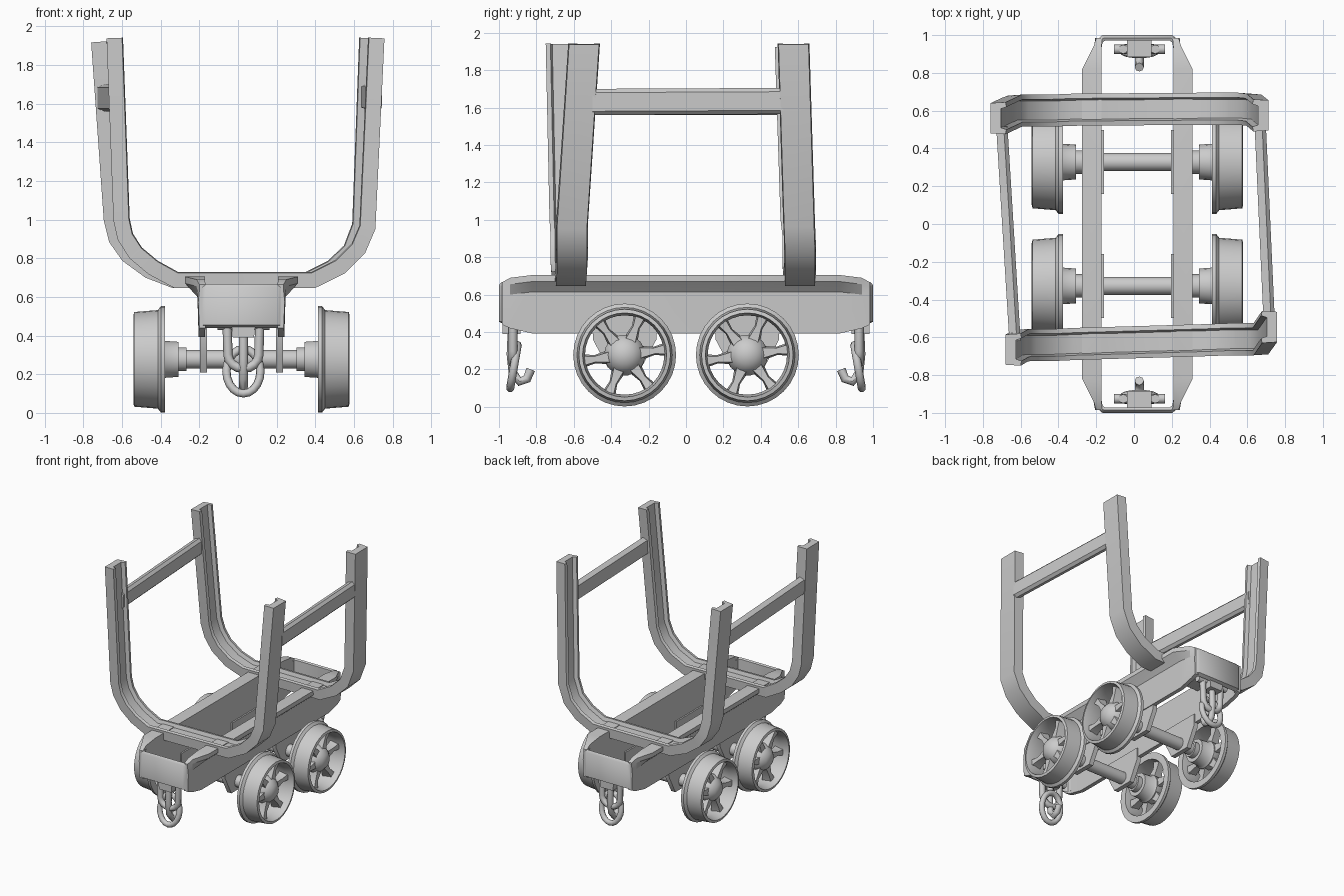
import bpy, bmesh, math
from mathutils import Vector

if "Cube" in bpy.data.objects:
    bpy.data.objects.remove(bpy.data.objects["Cube"])

CX = 0.018  # chassis sits slightly off centre


def loft(name, rings, loop=False, angle=35):
    """Skin a list of closed rings; loop joins last ring to first."""
    bm = bmesh.new()
    vs = [[bm.verts.new(p) for p in r] for r in rings]
    n, m = len(rings), len(rings[0])
    for i in range(n if loop else n - 1):
        a, b = vs[i], vs[(i + 1) % n]
        for j in range(m):
            k = (j + 1) % m
            bm.faces.new((a[j], a[k], b[k], b[j]))
    if not loop:
        bm.faces.new(vs[0])
        bm.faces.new(vs[-1])
    bmesh.ops.remove_doubles(bm, verts=bm.verts, dist=1e-5)
    bmesh.ops.recalc_face_normals(bm, faces=bm.faces)
    me = bpy.data.meshes.new(name)
    bm.to_mesh(me)
    bm.free()
    ob = bpy.data.objects.new(name, me)
    bpy.context.collection.objects.link(ob)
    finish(ob, angle)
    return ob


def finish(ob, angle=35):
    bpy.ops.object.select_all(action='DESELECT')
    ob.select_set(True)
    bpy.context.view_layer.objects.active = ob
    bpy.ops.object.shade_smooth_by_angle(angle=math.radians(angle))


def lathe(name, prof, centre, side, segs=28):
    """Revolve (x, radius) points around the x axis."""
    rings = []
    for i in range(segs):
        t = 2 * math.pi * i / segs
        rings.append([(centre[0] + side * x, centre[1] + r * math.cos(t),
                       centre[2] + r * math.sin(t)) for x, r in prof])
    return loft(name, rings, loop=True)


def tube(name, pts, radius, cyclic=False):
    cu = bpy.data.curves.new(name, 'CURVE')
    cu.dimensions = '3D'
    cu.bevel_depth = radius
    cu.bevel_resolution = 2
    cu.use_fill_caps = True
    sp = cu.splines.new('POLY')
    sp.points.add(len(pts) - 1)
    for p, c in zip(sp.points, pts):
        p.co = (*c, 1)
    sp.use_cyclic_u = cyclic
    ob = bpy.data.objects.new(name, cu)
    bpy.context.collection.objects.link(ob)
    bpy.ops.object.select_all(action='DESELECT')
    ob.select_set(True)
    bpy.context.view_layer.objects.active = ob
    bpy.ops.object.convert(target='MESH')
    finish(bpy.context.object, 50)


# Side rails: thin web with a flared top flange, tapered at both ends
def rail_ring(y, s, bottom, top, flange, shift=0.0):
    sec = [(.19, bottom), (.222, bottom), (.228, top - .09),
           (flange, top - .035), (flange, top), (.19, top)]
    return [(CX + s * (x - shift), y, z) for x, z in sec]


for s, label in ((-1, "left"), (1, "right")):
    stations = [(.985, .44, .665, .222, .004), (.94, .42, .69, .232, 0),
                (.82, .392, .705, .292, 0)]
    rings = [rail_ring(-y, s, *r) for y, *r in stations]
    rings += [rail_ring(y, s, *r) for y, *r in reversed(stations)]
    loft("side_rail_" + label, rings, angle=30)

for e, end in ((-1, "front"), (1, "rear")):
    # Rounded end plate
    outer = [(-.222, .93), (-.215, .975), (-.185, 1.0), (.185, 1.0), (.215, .975), (.222, .93)]
    inner = [(-.19, .93), (-.185, .96), (-.17, .972), (.17, .972), (.185, .96), (.19, .93)]
    rings = [[(CX + xo, e * yo, .455), (CX + xo, e * yo, .65), (CX + (xo + xi) / 2, e * (yo + yi) / 2, .668),
              (CX + xi, e * yi, .66), (CX + xi, e * yi, .44)]
             for (xo, yo), (xi, yi) in zip(outer, inner)]
    loft("end_plate_" + end, rings, angle=40)

# Hoops: shallow channel swept along a U path
SECTION = [(-.08, -.04), (.08, -.04), (.085, .04), (.06, .045),
           (.05, .015), (-.05, .015), (-.06, .045), (-.085, .04)]


def hoop(name, path):
    pts = [Vector(p) for p in path]
    rings = []
    for i, p in enumerate(pts):
        a = (p - pts[i - 1]) if i else (pts[1] - p)
        b = (pts[i + 1] - p) if i < len(pts) - 1 else a
        t = (a.normalized() + b.normalized()).normalized()
        inward = Vector((-t.z, 0, t.x)).normalized()
        rings.append([p + inward * n + Vector((0, w, 0)) for w, n in SECTION])
    loft(name, rings, angle=30)


hoop("front_hoop", [(-.64, -.665, 1.94), (-.605, -.645, 1.0), (-.585, -.64, .91), (-.53, -.64, .825),
                    (-.44, -.64, .75), (-.32, -.635, .685), (.39, -.615, .685), (.53, -.61, .755),
                    (.625, -.61, .85), (.672, -.61, .96), (.718, -.545, 1.94)])
hoop("rear_hoop", [(-.72, .56, 1.92), (-.655, .59, 1.0), (-.63, .60, .9), (-.57, .60, .815),
                   (-.46, .60, .735), (-.33, .605, .685), (.36, .61, .685), (.49, .61, .75),
                   (.585, .61, .84), (.635, .605, .97), (.672, .575, 1.94)])


# Upper side bars joining the hoops
def side_bar(name, a, b):
    sec = [(-.03, -.055), (.01, -.07), (.03, -.05), (.03, .05), (.01, .07), (-.03, .055)]
    loft(name, [[(x + dx, y, z + dz) for dx, dz in sec] for x, y, z in (a, b)])


side_bar("side_bar_left", (-.63, -.62, 1.63), (-.70, .52, 1.63))
side_bar("side_bar_right", (.715, -.5, 1.63), (.668, .53, 1.635))

# Wheels, axles and axle guards
RIM = [(0, .275), (.022, .275), (.038, .255), (.16, .245), (.165, .225), (.1, .212), (0, .222)]
HUB = [(-.07, 0), (-.07, .092), (.015, .098), (.03, .11), (.08, .11), (.12, .085), (.15, .05), (.158, 0)]
COLLAR = [(-.11, 0), (-.11, .062), (-.06, .062), (-.06, 0)]
for e, end in ((-1, "front"), (1, "rear")):
    y, z = e * .328, .277
    lathe("axle_" + end, [(-.36, 0), (-.36, .048), (.36, .048), (.36, 0)], (CX, y, z), 1, 16)
    for s, side in ((-1, "left"), (1, "right")):
        tag = end + "_" + side
        c = (CX + s * .395, y, z)
        lathe("wheel_rim_" + tag, RIM, c, s, 32)
        lathe("wheel_hub_" + tag, HUB, c, s, 18)
        lathe("wheel_collar_" + tag, COLLAR, c, s, 18)
        for k in range(6):
            t = math.radians(60 * k + 8)
            u, v = (math.cos(t), math.sin(t)), (-math.sin(t), math.cos(t))
            rings = []
            for r, w, x0, x1 in ((.07, .042, .03, .115), (.16, .022, .05, .11), (.225, .036, .045, .12)):
                rings.append([(c[0] + s * x, y + u[0] * r + v[0] * q, z + u[1] * r + v[1] * q)
                              for x, q in ((x0, -w), (x0, w), (x1, w * .7), (x1, -w * .7))])
            loft(f"spoke_{tag}_{k + 1}", rings)
        # Guard plate hanging from the rail
        g = [(-.17, .46), (-.17, .36), (-.09, .21), (.09, .21), (.17, .36), (.17, .46)]
        loft("axle_guard_" + tag, [[(CX + s * x, y + dy, dz) for dy, dz in g] for x in (.178, .215)])

# Coupling chains at each end
for e, end in ((-1, "front"), (1, "rear")):
    cx, y = .028, e * .925
    block = [(-.055, .39), (.055, .39), (.065, .5), (-.065, .5)]
    loft("coupling_block_" + end, [[(cx + dx, e * yy, dz) for dx, dz in block] for yy in (.885, .98)])
    tube("coupling_pin_" + end, [(cx - .135, y, .455), (cx + .135, y, .455)], .026)
    # Shackle: two arms joined by a rounded bottom
    arc = [(cx + .08 * math.cos(t), y, .30 + .07 * math.sin(t))
           for t in [math.pi + math.pi * k / 8 for k in range(9)]]
    tube("shackle_" + end, [(cx - .085, y, .48)] + arc + [(cx + .085, y, .48)], .024)
    # Hanging link, curled inward at its foot
    link = []
    for k in range(20):
        t = 2 * math.pi * k / 20
        link.append((cx + .088 * math.cos(t), e * (.92 - .02 * math.sin(t)), .215 + .115 * math.sin(t)))
    tube("chain_link_" + end, link, .022, True)
    tube("hook_" + end, [(cx, e * .93, .39), (cx, e * .935, .28), (cx, e * .925, .18),
                         (cx, e * .89, .135), (cx, e * .85, .15), (cx, e * .83, .2)], .024)
